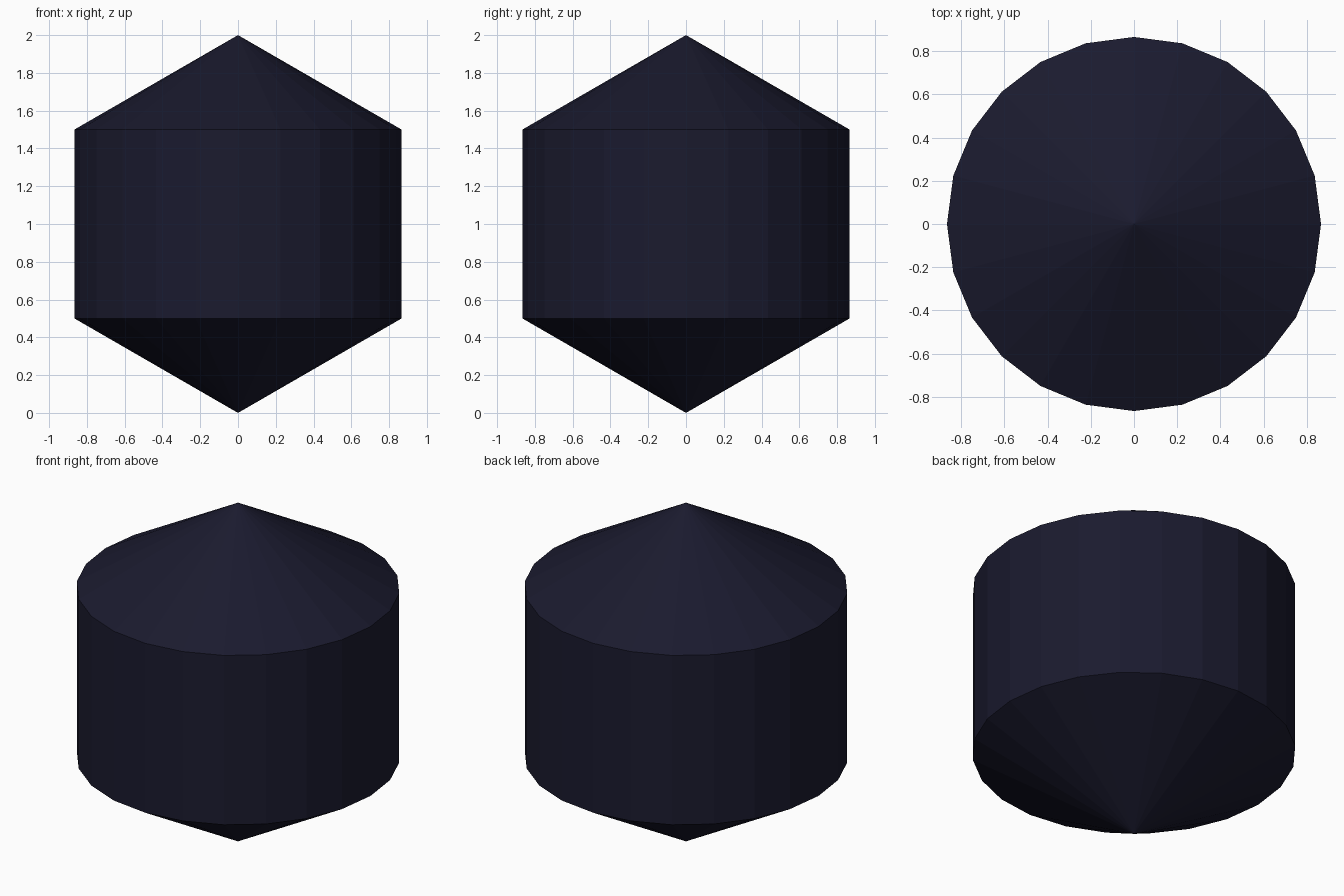
import bpy, bmesh
from math import radians

if "Cube" in bpy.data.objects:
    bpy.data.objects.remove(bpy.data.objects["Cube"])

# Half profile (radius, height): bottom tip, straight wall, top tip
profile = [(0, 0), (0.866, 0.5), (0.866, 1.5), (0, 2)]
SIDES = 24

# Spin the profile around z into one closed flat-shaded body
bm = bmesh.new()
verts = [bm.verts.new((r, 0, z)) for r, z in profile]
edges = [bm.edges.new(pair) for pair in zip(verts, verts[1:])]
bmesh.ops.spin(bm, geom=verts + edges, cent=(0, 0, 0), axis=(0, 0, 1),
               angle=radians(360), steps=SIDES, use_duplicate=False)
bmesh.ops.remove_doubles(bm, verts=bm.verts, dist=1e-4)
bmesh.ops.recalc_face_normals(bm, faces=bm.faces)

mesh = bpy.data.meshes.new("double_cone_body")
bm.to_mesh(mesh)
bm.free()
body = bpy.data.objects.new("double_cone_body", mesh)
bpy.context.collection.objects.link(body)

# Dark navy colour
navy = bpy.data.materials.new("dark_navy")
navy.diffuse_color = (0.0103, 0.0103, 0.0273, 1)
navy.use_nodes = True
navy.node_tree.nodes["Principled BSDF"].inputs["Base Color"].default_value = navy.diffuse_color
mesh.materials.append(navy)
